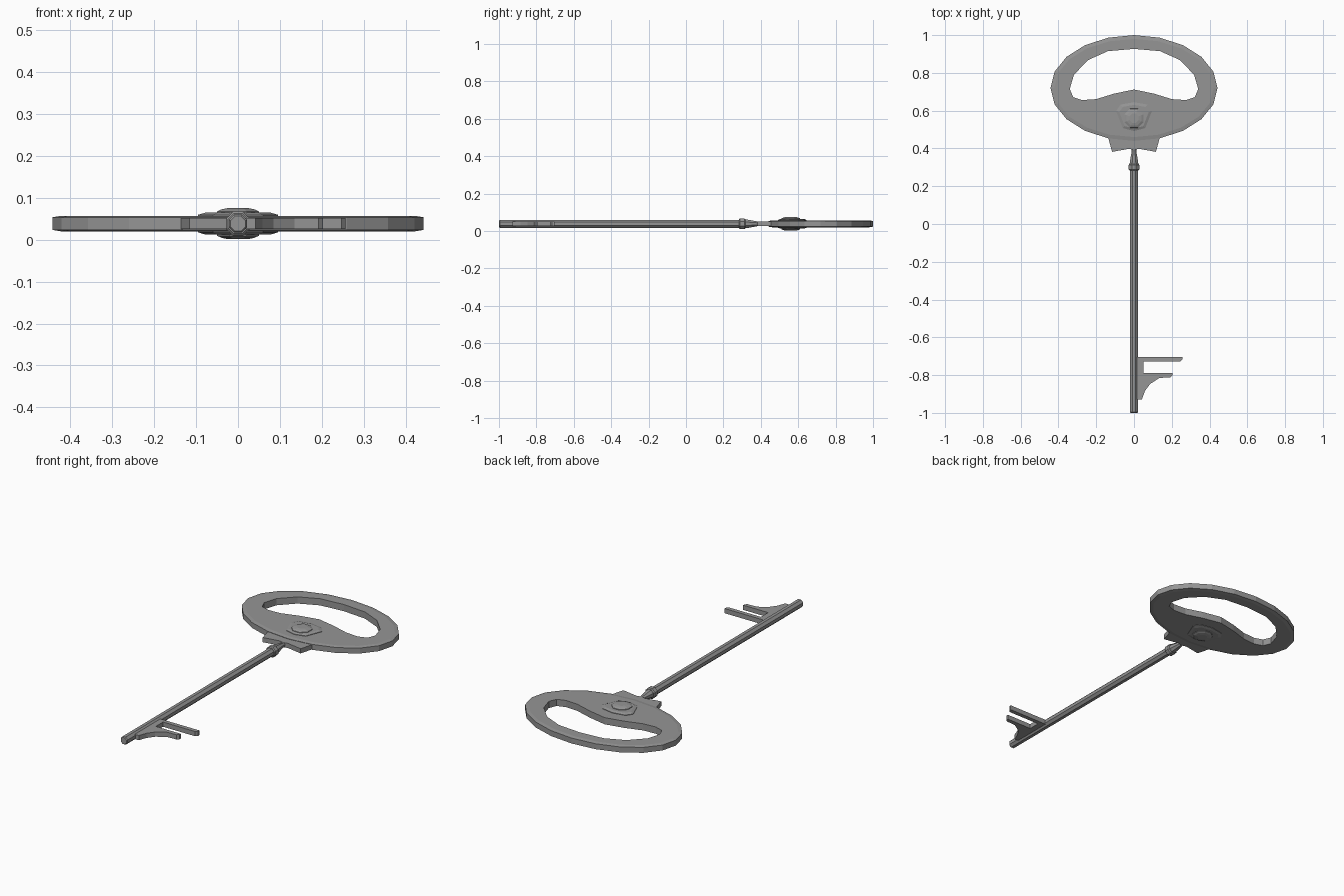
import bpy, bmesh, math
from mathutils import Matrix, Vector

if "Cube" in bpy.data.objects:
    bpy.data.objects.remove(bpy.data.objects["Cube"])

MID = 0.038  # height of the key's centre plane

steel = bpy.data.materials.new("grey_steel")
steel.use_nodes = True
steel.diffuse_color = (0.3, 0.3, 0.3, 1)
steel.node_tree.nodes["Principled BSDF"].inputs["Base Color"].default_value = (0.3, 0.3, 0.3, 1)


def loft(name, rings):
    """Bridge equal-length rings of points and cap both ends."""
    bm = bmesh.new()
    loops = [[bm.verts.new(p) for p in ring] for ring in rings]
    n = len(loops[0])
    for a, b in zip(loops, loops[1:]):
        for i in range(n):
            j = (i + 1) % n
            bm.faces.new((a[i], a[j], b[j], b[i]))
    bm.faces.new(loops[0])
    bm.faces.new(loops[-1])
    bmesh.ops.recalc_face_normals(bm, faces=bm.faces)
    mesh = bpy.data.meshes.new(name)
    bm.to_mesh(mesh)
    bm.free()
    mesh.materials.append(steel)
    obj = bpy.data.objects.new(name, mesh)
    bpy.context.collection.objects.link(obj)
    return obj


def plate(name, outline, half):
    """Flat plate, symmetric about the centre plane."""
    return loft(name, [[(x, y, MID + h) for x, y in outline] for h in (-half, half)])


def mirrored(half_outline):
    """Complete an outline whose first and last points lie on x = 0."""
    return half_outline + [(-x, y) for x, y in half_outline[-2:0:-1]]


def ellipse(cy, rx, ry, n, turn=0.0):
    angles = [math.tau * (i + turn) / n for i in range(n)]
    return [(rx * math.cos(a), cy + ry * math.sin(a)) for a in angles]


def turned(name, profile, sides=8):
    """Lathe (y, radius) pairs around the key's long axis."""
    return loft(name, [[(x, y, MID + z) for x, z in ellipse(0, r, r, sides, 0.5)]
                       for y, r in profile])


# Oval bow with chamfered rim
rim = [(-0.0185, 0.02), (-0.015, 0), (0.015, 0), (0.0185, 0.02)]
bow = loft("bow", [[(x, y, MID + h) for x, y in ellipse(0.72, 0.442 - c, 0.28 - c, 20)]
                   for h, c in rim])

# Finger opening
opening = mirrored([(0, 0.927), (0.138, 0.915), (0.243, 0.868), (0.318, 0.79), (0.34, 0.715),
                    (0.322, 0.672), (0.275, 0.656), (0.2, 0.661), (0.106, 0.69), (0, 0.712)])
cutter = plate("opening_cutter", opening, 0.1)
cut = bow.modifiers.new("opening", "BOOLEAN")
cut.operation = "DIFFERENCE"
cut.solver = "EXACT"
cut.object = cutter
bpy.context.view_layer.update()
cut_mesh = bpy.data.meshes.new_from_object(bow.evaluated_get(bpy.context.evaluated_depsgraph_get()))
bow.modifiers.clear()
bow.data = cut_mesh
bpy.data.objects.remove(cutter)

# Winged shoulder below the bow
plate("shoulder", mirrored([(0, 0.48), (0.14, 0.47), (0.116, 0.382), (0.026, 0.398), (0, 0.392)]), 0.013)

# Shield plates and faceted knob, one on each face
shield = mirrored([(0, 0.645), (0.072, 0.632), (0.095, 0.598), (0.06, 0.508), (0, 0.492)])
centre = Vector((0, 0.565))


def scaled(s):
    return [centre + (Vector(p) - centre) * s for p in shield]


for side, label in ((1, "top"), (-1, "bottom")):
    steps = [(0.012, 1), (0.021, 1), (0.026, 0.82)]
    loft(label + "_shield", [[(x, y, MID + side * h) for x, y in scaled(s)] for h, s in steps])
    dome = [(0.02, 0.056), (0.029, 0.054), (0.034, 0.042), (0.037, 0.026)]
    loft(label + "_knob", [[(x, y, MID + side * h) for x, y in ellipse(0.56, r, r, 8, 0.5)]
                           for h, r in dome])

# Shaft, collar and tapered neck
turned("shaft", [(-1.0, 0.019), (-0.995, 0.023), (0.3, 0.023)])
turned("collar", [(0.284, 0.026), (0.289, 0.031), (0.312, 0.031), (0.318, 0.026)])
turned("neck", [(0.31, 0.025), (0.33, 0.024), (0.385, 0.013), (0.45, 0.013)])

# Two-pronged bit on the left of the shaft
plate("bit", [(0, -0.704), (0.256, -0.704), (0.256, -0.716), (0.246, -0.727), (0.05, -0.727),
              (0.05, -0.79), (0.203, -0.79), (0.203, -0.802), (0.192, -0.812), (0.135, -0.815),
              (0.085, -0.847), (0.058, -0.884), (0.042, -0.928), (0, -0.928)], 0.013)
